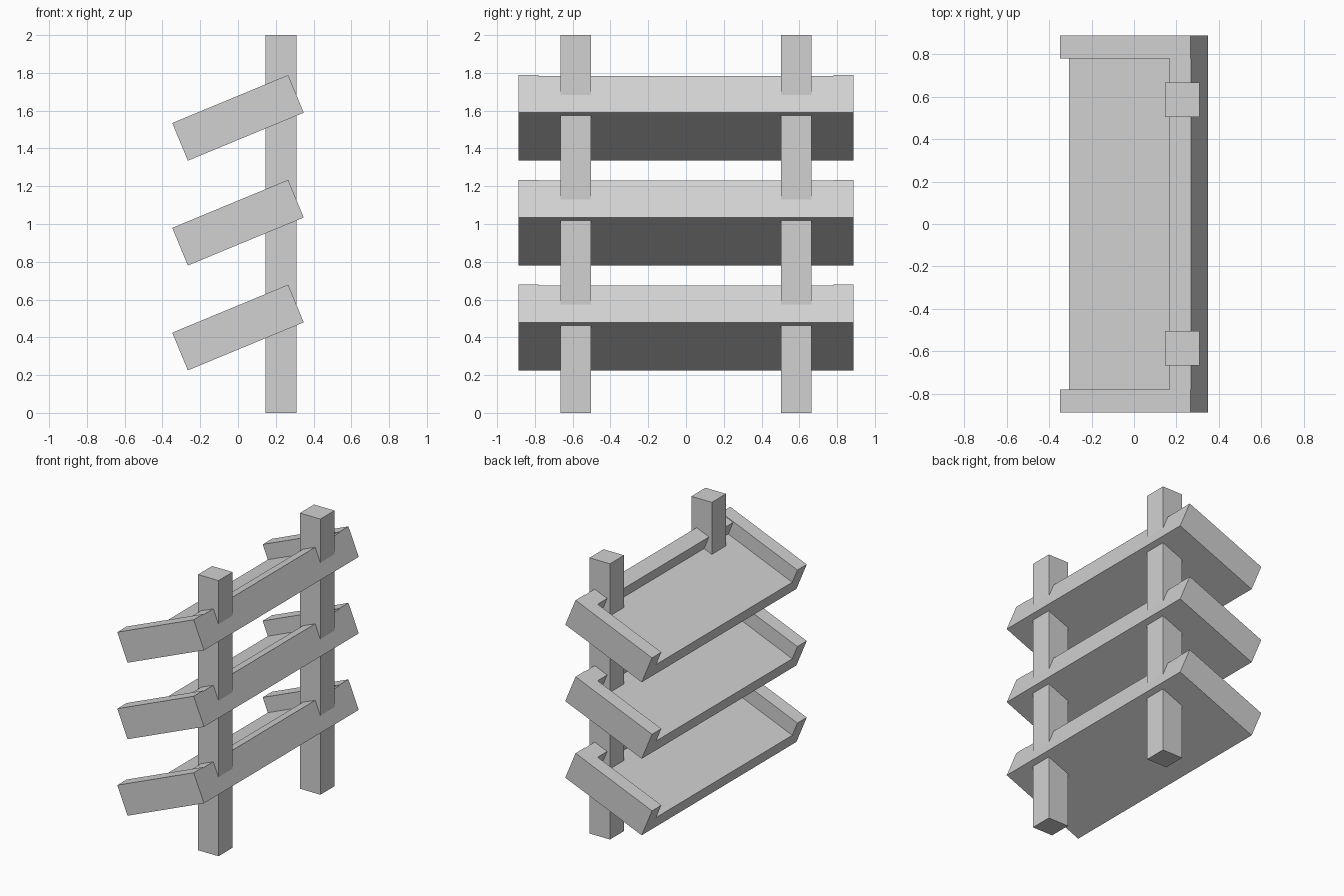
import bpy
from math import radians, sin, cos

old = bpy.data.objects.get("Cube")
if old:
    bpy.data.objects.remove(old, do_unlink=True)

grey = bpy.data.materials.new("plain grey")
grey.use_nodes = True
colour = (0.64, 0.64, 0.64, 1)
grey.diffuse_color = colour
grey.node_tree.nodes["Principled BSDF"].inputs["Base Color"].default_value = colour

TILT = radians(22.5)
LENGTH, HEIGHT, THICK = 0.664, 0.216, 0.108   # tray depth, wall height, board thickness
INNER, OUTER = 0.78, 0.887                    # half widths inside and outside the end walls


def box(name, centre, size, tilt=0):
    bpy.ops.mesh.primitive_cube_add(size=1, location=centre, rotation=(0, -tilt, 0))
    ob = bpy.context.object
    ob.name = name
    ob.scale = size
    bpy.ops.object.transform_apply(location=False, rotation=False, scale=True)
    ob.data.materials.append(grey)
    return ob


def tray_board(name, tray_z, u, y, w, size):
    """Place a board in the tilted frame of a tray: u along the slope, w across it."""
    x = u * cos(TILT) - w * sin(TILT)
    z = tray_z + u * sin(TILT) + w * cos(TILT)
    return box(name, (x, y, z), size, TILT)


# Upright posts
for side, y in (("front", -0.584), ("back", 0.584)):
    box(side + "_post", (0.227, y, 1), (0.164, 0.162, 2))

# Three tilted trays: floor, rear wall and two end walls
for level, z in (("lower", 0.452), ("middle", 1.007), ("upper", 1.562)):
    tray_board(level + "_tray_floor", z, 0, 0, (THICK - HEIGHT) / 2,
               (LENGTH, 2 * INNER, THICK))
    wall = HEIGHT - THICK - 0.005
    tray_board(level + "_tray_rear_wall", z, (LENGTH - THICK) / 2, 0, wall / 2,
               (THICK, 2 * INNER, wall))
    for side, s in (("front", -1), ("back", 1)):
        tray_board(f"{level}_tray_{side}_end_wall", z, 0, s * (INNER + OUTER) / 2, 0,
                   (LENGTH, OUTER - INNER, HEIGHT))
